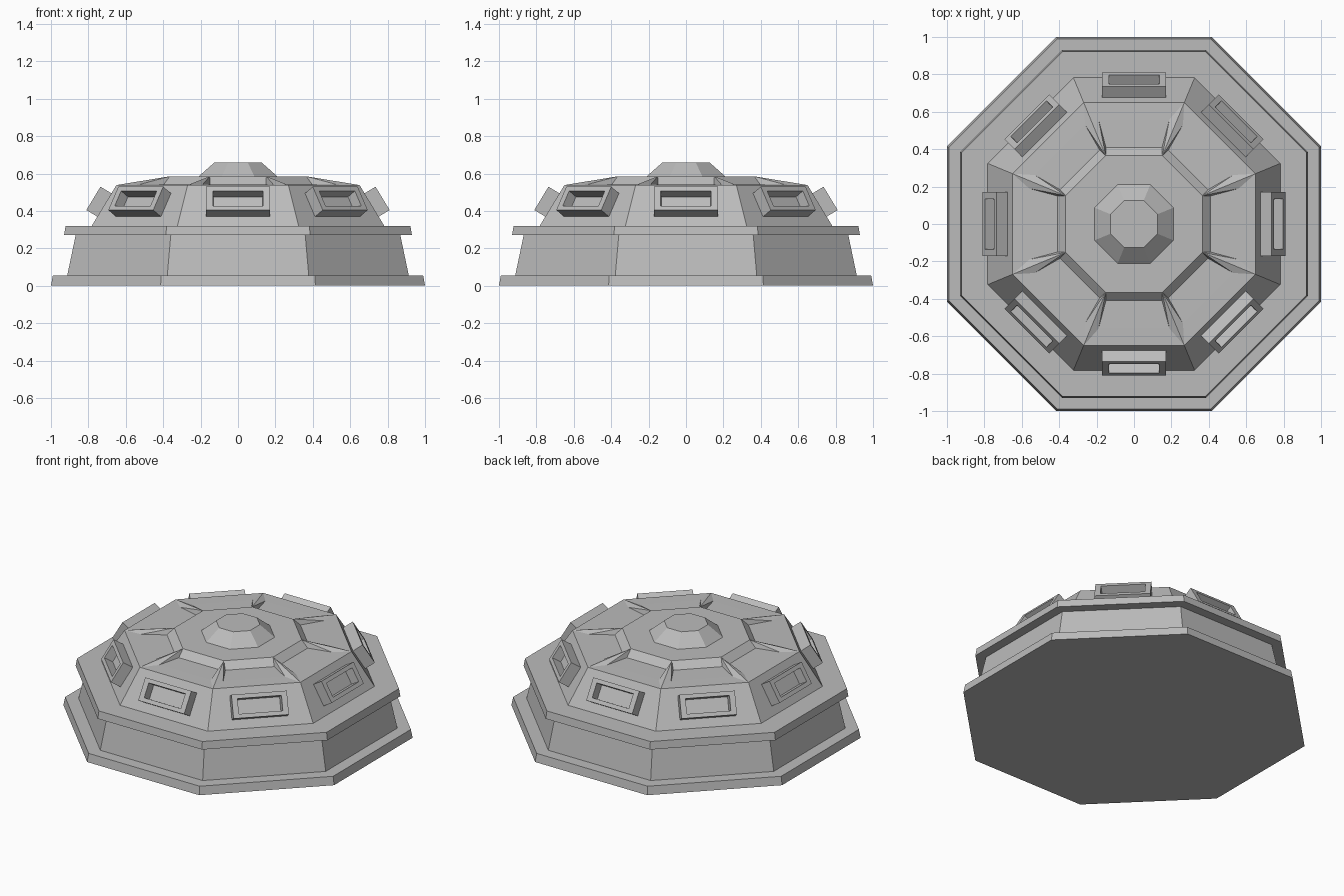
import bpy, bmesh
from math import pi, tan
from mathutils import Matrix, Vector

cube = bpy.data.objects.get("Cube")
if cube:
    bpy.data.objects.remove(cube, do_unlink=True)

grey = bpy.data.materials.new("plain grey")
grey.use_nodes = True
colour = (0.5, 0.5, 0.5, 1)
grey.diffuse_color = colour
grey.node_tree.nodes["Principled BSDF"].inputs["Base Color"].default_value = colour

SIDES = 8
HALF = tan(pi / SIDES)          # half side length per unit of apothem


def finish(name, bm):
    bmesh.ops.remove_doubles(bm, verts=bm.verts, dist=0.0005)
    bmesh.ops.recalc_face_normals(bm, faces=bm.faces)
    mesh = bpy.data.meshes.new(name)
    bm.to_mesh(mesh)
    bm.free()
    mesh.materials.append(grey)
    obj = bpy.data.objects.new(name, mesh)
    bpy.context.collection.objects.link(obj)
    return obj


def ring(bm, apothem, z):
    return [bm.verts.new(Matrix.Rotation(2 * pi * k / SIDES, 3, 'Z')
                         @ Vector((apothem * HALF, -apothem, z)))
            for k in range(SIDES)]


def tier(name, profile):
    """Closed octagonal tier through (apothem, height) pairs."""
    bm = bmesh.new()
    rings = [ring(bm, a, z) for a, z in profile]
    for low, high in zip(rings, rings[1:]):
        for k in range(SIDES):
            n = (k + 1) % SIDES
            bm.faces.new((low[k], low[n], high[n], high[k]))
    bm.faces.new(rings[0])
    bm.faces.new(rings[-1])
    return finish(name, bm)


# Stacked octagonal body
tier("base_plinth", [(1.0, 0), (0.99, 0.055)])
tier("lower_wall", [(0.913, 0.055), (0.868, 0.27)])
tier("ledge", [(0.93, 0.27), (0.922, 0.32)])
tier("upper_wall", [(0.782, 0.32), (0.65, 0.538)])
tier("top_cap", [(0.21, 0.585), (0.125, 0.66)])

# Roof with a sunken panel between each pair of ridges
EAVE, CROWN, LOW, HIGH = 0.65, 0.365, 0.538, 0.585
bm = bmesh.new()
for k in range(SIDES):
    turn = Matrix.Rotation(2 * pi * k / SIDES, 3, 'Z')

    def point(x, y, z):
        return bm.verts.new(turn @ Vector((x, -y, z)))

    pairs = []
    for s in (-1, 1):
        corner = point(s * EAVE * HALF, EAVE, LOW)
        crown = point(s * CROWN * HALF, CROWN, HIGH)
        back = point(s * 0.15, 0.41, LOW + 0.004)
        bend = point(s * 0.19, 0.56, LOW + 0.002)
        bm.faces.new((crown, corner, bend))
        bm.faces.new((crown, bend, back))
        pairs.append((corner, bend, back, crown))
    left, right = pairs
    for i in range(3):
        bm.faces.new((left[i], right[i], right[i + 1], left[i + 1]))
bm.faces.new(ring(bm, CROWN, HIGH))
finish("roof", bm)

# Hooded windows: open-fronted boxes lying on the sloped wall
outward = Vector((0, -0.855, 0.518))
up = Vector((0, 0.518, 0.855))
centre = Vector((0, -0.773, 0.467))


def window(k):
    bm = bmesh.new()
    turn = Matrix.Rotation(2 * pi * k / SIDES, 3, 'Z')

    def frame(w, h, depth):
        return [bm.verts.new(turn @ (centre + Vector((x * w, 0, 0))
                                     + up * y * h - outward * depth))
                for x, y in ((-1, -1), (1, -1), (1, 1), (-1, 1))]

    loops = [frame(0.17, 0.073, 0.085), frame(0.17, 0.073, 0),
             frame(0.135, 0.047, 0), frame(0.132, 0.045, 0.058)]
    for a, b in zip(loops, loops[1:]):
        for i in range(4):
            j = (i + 1) % 4
            bm.faces.new((a[i], a[j], b[j], b[i]))
    bm.faces.new(loops[0])
    bm.faces.new(loops[-1])
    finish(f"window_{k + 1}", bm)


for k in range(SIDES):
    window(k)
